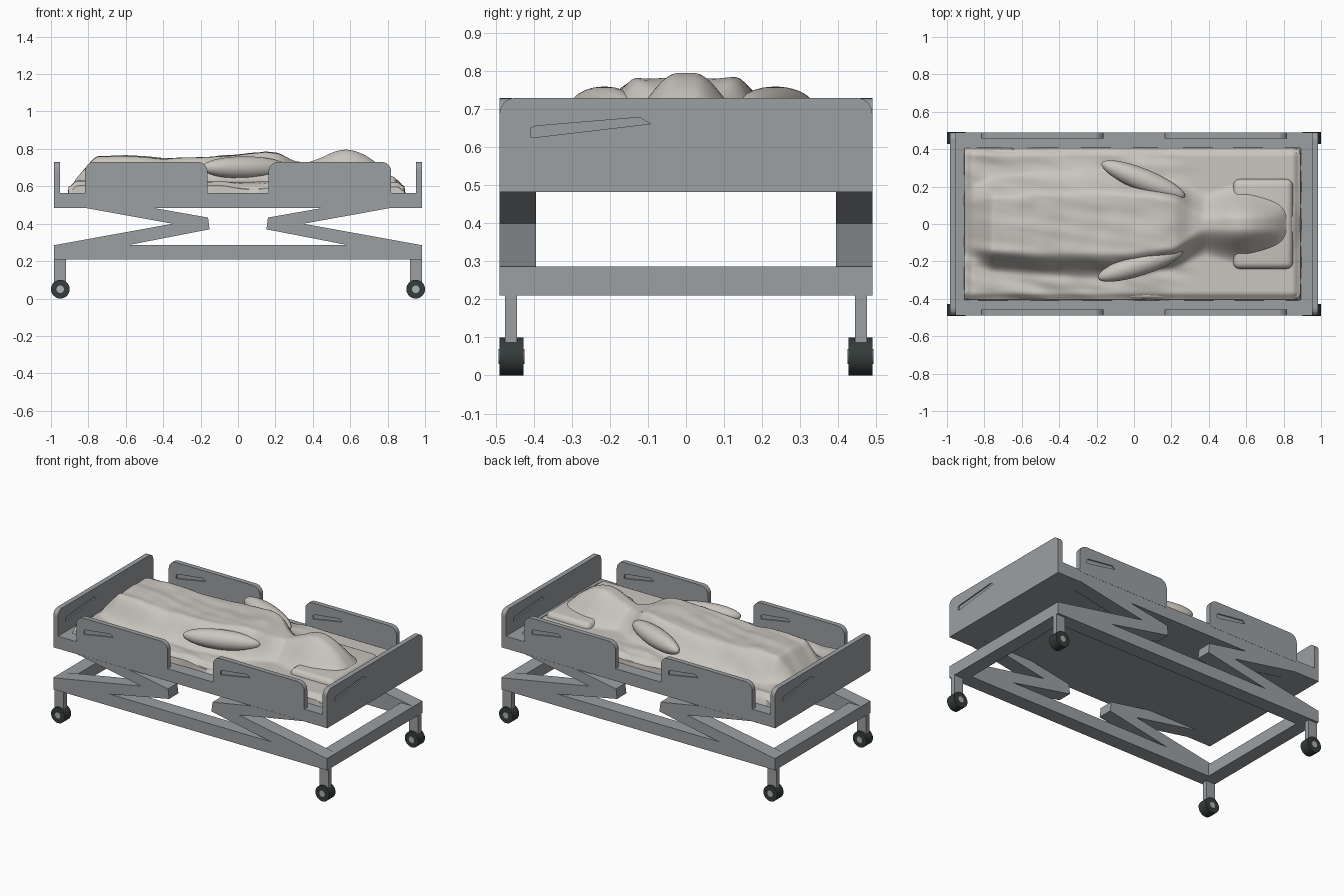
import bpy, bmesh, math
from mathutils import Vector, Matrix, noise

if "Cube" in bpy.data.objects:
    bpy.data.objects.remove(bpy.data.objects["Cube"])


def material(name, rgb):
    m = bpy.data.materials.new(name)
    m.diffuse_color = (*rgb, 1)
    m.use_nodes = True
    m.node_tree.nodes["Principled BSDF"].inputs["Base Color"].default_value = m.diffuse_color
    return m


GREY = material("frame grey", (0.33, 0.35, 0.365))
LINEN = material("linen beige", (0.59, 0.56, 0.52))
RUBBER = material("wheel rubber", (0.035, 0.045, 0.043))
HUB = material("hub grey", (0.42, 0.44, 0.44))


def finish(name, bm, mat, smooth=None):
    bmesh.ops.recalc_face_normals(bm, faces=bm.faces)
    me = bpy.data.meshes.new(name)
    bm.to_mesh(me)
    bm.free()
    me.materials.append(mat)
    ob = bpy.data.objects.new(name, me)
    bpy.context.collection.objects.link(ob)
    if smooth:
        activate(ob)
        bpy.ops.object.shade_smooth_by_angle(angle=math.radians(smooth))
    return ob


def activate(ob):
    bpy.ops.object.select_all(action='DESELECT')
    ob.select_set(True)
    bpy.context.view_layer.objects.active = ob


def box(name, lo, hi, mat, bevel=0, smooth=None):
    bm = bmesh.new()
    bmesh.ops.create_cube(bm, size=1)
    for v in bm.verts:
        v.co = Vector([(a + b) / 2 + c * (b - a) for a, b, c in zip(lo, hi, v.co)])
    if bevel:
        bmesh.ops.bevel(bm, geom=bm.edges[:], offset=bevel, segments=5, profile=0.5, affect='EDGES')
    return finish(name, bm, mat, smooth)


def prism(name, pts, d0, d1, mat, matrix=Matrix()):
    """Profile in local x/z, extruded along local y from d0 to d1."""
    bm = bmesh.new()
    a = [bm.verts.new((x, d0, z)) for x, z in pts]
    b = [bm.verts.new((x, d1, z)) for x, z in pts]
    bm.faces.new(a)
    bm.faces.new(b[::-1])
    for i in range(len(pts)):
        j = (i + 1) % len(pts)
        bm.faces.new((a[i], b[i], b[j], a[j]))
    bm.transform(matrix)
    return finish(name, bm, mat)


def cylinder(name, centre, r, depth, mat, sides=32):
    bm = bmesh.new()
    bmesh.ops.create_cone(bm, cap_ends=True, segments=sides, radius1=r, radius2=r, depth=depth,
                          matrix=Matrix.Translation(centre) @ Matrix.Rotation(math.pi / 2, 4, 'X'))
    return finish(name, bm, mat, 40)


def panel(name, w, z0, z1, r, matrix):
    """Board with rounded top corners and a slanted grip recess on both faces."""
    h, t = w / 2, 0.032
    pts = [(-h, z0), (h, z0)]
    for cx, start in ((h - r, 0), (-h + r, 90)):
        pts += [(cx + r * math.cos(math.radians(start + k * 15)),
                 z1 - r + r * math.sin(math.radians(start + k * 15))) for k in range(7)]
    ob = prism(name, pts, -t / 2, t / 2, GREY, matrix)
    grip = [(-0.418, 0.627), (-0.40, 0.627), (-0.095, 0.662), (-0.125, 0.679), (-0.405, 0.656), (-0.418, 0.65)]
    for turn in (0, math.pi):
        m = matrix @ Matrix.Rotation(turn, 4, 'Z')
        cut = prism("grip_cutter", [(x * w, z) for x, z in grip], -t, -t / 2 + 0.008, GREY, m)
        mod = ob.modifiers.new("grip", 'BOOLEAN')
        mod.operation, mod.solver, mod.object = 'DIFFERENCE', 'EXACT', cut
        activate(ob)
        bpy.ops.object.modifier_apply(modifier="grip")
        bpy.data.objects.remove(cut)
    return ob


# Platform and lower frame ring
box("platform", (-0.953, -0.489, 0.483), (0.953, 0.489, 0.563), GREY)
for s, n in ((-1, "front"), (1, "back")):
    y = sorted((s * 0.395, s * 0.49))
    box(f"lower_rail_{n}", (-0.984, y[0], 0.21), (0.984, y[1], 0.287), GREY)
for s, n in ((-1, "foot"), (1, "head")):
    x = sorted((s * 0.894, s * 0.984))
    box(f"lower_rail_{n}", (x[0], -0.395, 0.21), (x[1], 0.395, 0.287), GREY)

# End boards and side rails
for s, n in ((-1, "foot_board"), (1, "head_board")):
    panel(n, 0.98, 0.483, 0.73, 0.04,
          Matrix.Translation((s * 0.968, 0, 0)) @ Matrix.Rotation(s * math.pi / 2, 4, 'Z'))
for s in (-1, 1):
    for sx in (-1, 1):
        panel("side_rail", 0.655, 0.55, 0.73, 0.05,
              Matrix.Translation((sx * 0.491, s * 0.474, 0)) @ Matrix.Rotation(math.pi if s > 0 else 0, 4, 'Z'))

# Folding lift arms, legs and wheels
arm = [(0.82, 0.485), (0.35, 0.40), (0.984, 0.285), (0.59, 0.285), (0.152, 0.37), (0.16, 0.433), (0.455, 0.485)]
for sx in (-1, 1):
    for sy in (-1, 1):
        d = sorted((sy * 0.395, sy * 0.49))
        prism("lift_arm", [(sx * x, z) for x, z in arm], d[0], d[1], GREY)
        x, y = sorted((sx * 0.92, sx * 0.984)), sorted((sy * 0.444, sy * 0.476))
        box("caster_leg", (x[0], y[0], 0.06), (x[1], y[1], 0.21), GREY)
        cylinder("wheel", (sx * 0.95, sy * 0.459, 0.05), 0.05, 0.064, RUBBER)
        cylinder("wheel_hub", (sx * 0.95, sy * 0.459, 0.05), 0.02, 0.068, HUB, 20)

# Mattress and pillow
box("mattress", (-0.89, -0.40, 0.50), (0.89, 0.40, 0.605), LINEN, 0.02, 50)
box("pillow", (0.53, -0.24, 0.56), (0.85, 0.24, 0.655), LINEN, 0.035, 60)


# Sheet draped over the sleeping figure: crest height and half width along x
CREST = [(-0.92, 0.60), (-0.87, 0.635), (-0.81, 0.70), (-0.76, 0.76), (-0.6, 0.762), (-0.4, 0.75), (-0.2, 0.753),
         (0, 0.768), (0.15, 0.785), (0.22, 0.775), (0.3, 0.735), (0.37, 0.725), (0.45, 0.755),
         (0.52, 0.788), (0.58, 0.798), (0.64, 0.785), (0.7, 0.755), (0.76, 0.71), (0.83, 0.64), (0.9, 0.622)]
WIDTH = [(-0.92, 0.2), (-0.76, 0.26), (-0.5, 0.29), (-0.1, 0.3), (0.1, 0.27), (0.25, 0.23), (0.38, 0.17),
         (0.52, 0.21), (0.62, 0.21), (0.75, 0.18), (0.9, 0.15)]


def lerp(table, x):
    for (a, p), (b, q) in zip(table, table[1:]):
        if x <= b:
            return p + (q - p) * max(0, (x - a) / (b - a))
    return table[-1][1]


def soft(a, b, t):
    t = min(1, max(0, (t - a) / (b - a)))
    return t * t * (3 - 2 * t)


def height(x, y):
    base = 0.622
    w = lerp(WIDTH, x)
    crest = sum(lerp(CREST, x + d) for d in (-0.015, 0, 0.015)) / 3
    inner = 0.5 if x < 0.2 else 0.5 - 0.4 * soft(0.2, 0.4, x)
    body = 1 - soft(inner, 1, abs(y) / w)
    z = base + (crest - base) * body
    # Cloth folds, strongest around the legs
    fold = noise.noise(Vector((x * 4 + y * 3, y * 16 + x * 2, 1.7)))
    lump = noise.noise(Vector((x * 9, y * 9, 5.2)))
    calm = 1 - soft(0.1, 0.4, x)
    z += calm * ((0.016 * fold) * (1 - 0.6 * body) + 0.006 * lump)
    # Rounded edge of the mattress
    z -= 0.025 * soft(0.37, 0.405, abs(y)) + 0.025 * soft(0.85, 0.89, x) + 0.03 * soft(0.86, 0.905, -x)
    return z


NX, NY = 150, 70
bm = bmesh.new()
grid = []
for i in range(NX + 1):
    row = []
    for j in range(NY + 1):
        u, v = min(max((i - 1) / (NX - 2), 0), 1), min(max((j - 1) / (NY - 2), 0), 1)
        x, y = -0.905 + u * 1.795, -0.405 + v * 0.81
        if i in (0, NX) or j in (0, NY):     # hanging hem
            wave = 0.007 + 0.004 * math.sin(x * 23 + y * 31)
            x += wave * ((i == NX) - (i == 0))
            y += wave * ((j == NY) - (j == 0))
            z = 0.52
        else:
            z = height(x, y)
        row.append(bm.verts.new((x, y, z)))
    grid.append(row)
for i in range(NX):
    for j in range(NY):
        bm.faces.new((grid[i][j], grid[i + 1][j], grid[i + 1][j + 1], grid[i][j + 1]))
finish("sheet_over_figure", bm, LINEN, 50)

# Arms resting on the sheet
for name, centre, turn in (("arm_back", (0.05, 0.235, 0.70), -22), ("arm_front", (0.035, -0.215, 0.70), 18)):
    bm = bmesh.new()
    bmesh.ops.create_uvsphere(bm, u_segments=32, v_segments=20, radius=1,
                              matrix=Matrix.Translation(centre) @ Matrix.Rotation(math.radians(turn), 4, 'Z')
                              @ Matrix.Diagonal((0.24, 0.06, 0.06, 1)))
    finish(name, bm, LINEN, 60)
